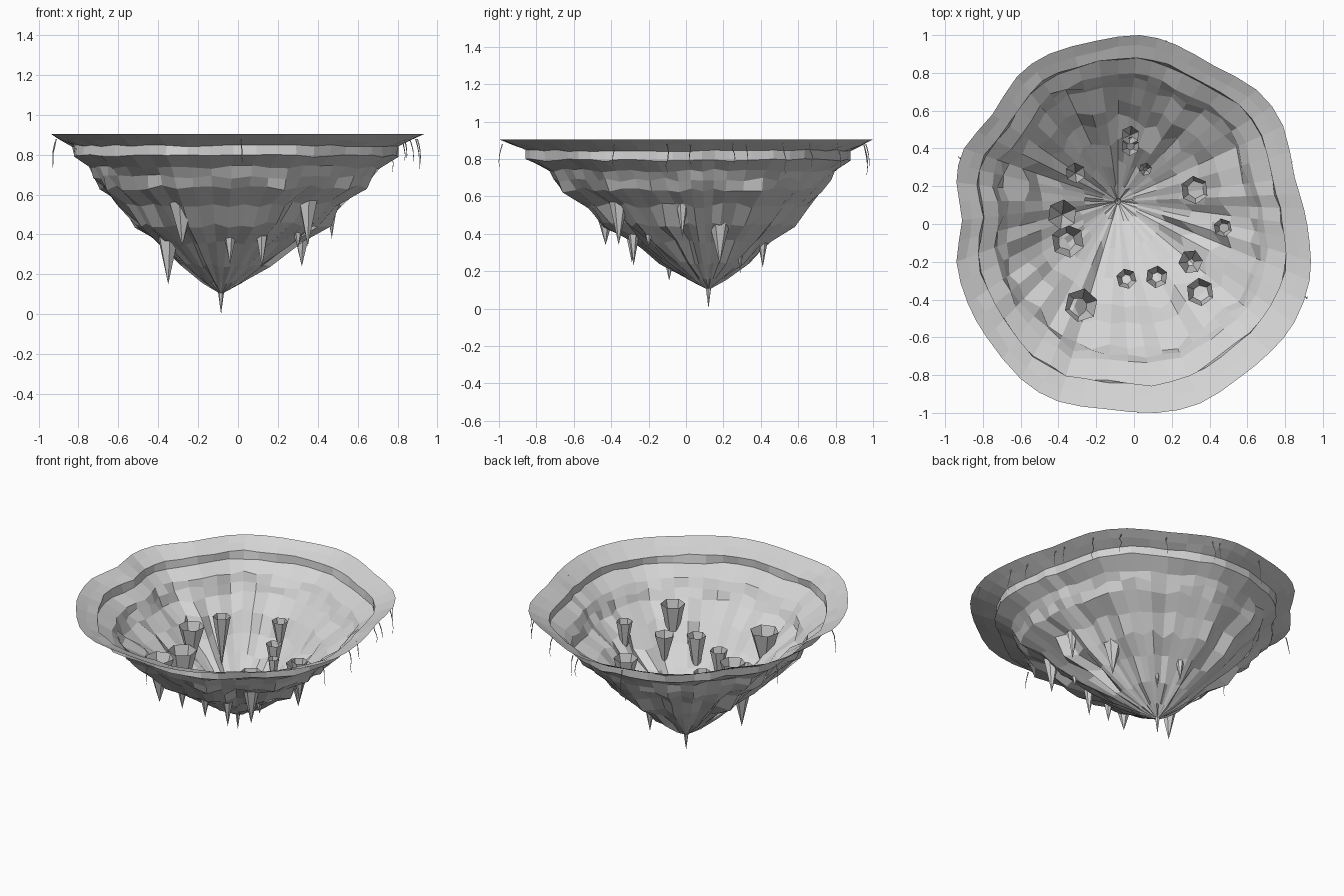
import bpy, bmesh, math, random
from mathutils import Vector

random.seed(7)
cube = bpy.data.objects.get("Cube")
if cube:
    bpy.data.objects.remove(cube, do_unlink=True)


def make_material(name, value):
    mat = bpy.data.materials.new(name)
    mat.use_nodes = True
    colour = (value, value, value, 1)
    mat.diffuse_color = colour
    mat.node_tree.nodes["Principled BSDF"].inputs["Base Color"].default_value = colour
    return mat


stone = make_material("grey stone", 0.66)


def finish(bm, name):
    mesh = bpy.data.meshes.new(name)
    bm.to_mesh(mesh)
    bm.free()
    mesh.materials.append(stone)
    obj = bpy.data.objects.new(name, mesh)
    bpy.context.collection.objects.link(obj)


def bridge(bm, lower, upper):
    """Join two closed rings with quads."""
    for i in range(len(lower)):
        j = (i + 1) % len(lower)
        bm.faces.new((lower[i], lower[j], upper[j], upper[i]))


def fan(bm, ring, tip):
    """Close a ring to a point."""
    for i in range(len(ring)):
        bm.faces.new((tip, ring[(i + 1) % len(ring)], ring[i]))


# Wavy rim outline, anticlockwise, softened by an in-between point per span
OUTLINE = [(.9, .08), (.85, .25), (.79, .52), (.65, .71), (.42, .84), (.22, .95), (.03, 1),
           (-.2, .97), (-.45, .9), (-.62, .78), (-.75, .58), (-.9, .4), (-.94, .22), (-.91, .02),
           (-.94, -.2), (-.88, -.42), (-.78, -.6), (-.6, -.82), (-.4, -.94), (-.15, -.98), (.12, -1),
           (.35, -.95), (.55, -.82), (.72, -.68), (.85, -.52), (.93, -.3), (.93, -.1)]
knots = [Vector((x, y, 0)) for x, y in OUTLINE]
rim = []
for i, b in enumerate(knots):
    a, c, d = knots[i - 1], knots[(i + 1) % len(knots)], knots[(i + 2) % len(knots)]
    rim += [b, (b + c) * .5625 - (a + d) * .0625]

# Rock shell: rows of (share of rim distance, height, roughness)
CENTRE = Vector((-.085, .12, 0))
ROWS = [(1, .905, 0), (.935, .873, .006), (.87, .845, .008), (.867, .795, .01), (.77, .738, .014),
        (.74, .69, .018), (.705, .635, .02), (.59, .55, .022), (.5, .447, .02), (.37, .357, .02),
        (.23, .245, .015), (.1, .158, .008)]
crease = [random.uniform(-1, .8) for _ in rim]
bm = bmesh.new()
previous = None
for share, height, rough in ROWS:
    ring = []
    fold = .08 * max(0, min(1, (.8 - share) * 3))
    for i, edge in enumerate(rim):
        scale = share * (1 + fold * crease[i]) + random.uniform(-rough, rough)
        p = CENTRE.lerp(edge, scale)
        p.z = height + random.uniform(-rough, rough) * .7
        ring.append(bm.verts.new(p))
    if previous:
        bridge(bm, ring, previous)
    previous = ring
fan(bm, previous, bm.verts.new(CENTRE + Vector((0, 0, .1))))
finish(bm, "rock_shell")

# Stalactites: open six-sided cones (x, y, radius, top, tip)
SPIKES = [(-.28, -.43, .09, .64, .34), (.35, -.36, .075, .68, .34), (.3, -.2, .065, .55, .33),
          (.12, -.28, .06, .56, .23), (-.04, -.29, .055, .5, .25), (.47, -.02, .05, .66, .38),
          (.32, .18, .075, .53, .24), (.06, .29, .035, .45, .19), (-.02, .47, .05, .61, .38),
          (-.02, .41, .05, .48, .22), (-.31, .27, .055, .64, .31), (-.38, .05, .08, .64, .35),
          (-.35, -.09, .09, .54, .15), (-.085, .12, .018, .13, 0)]
for n, (x, y, radius, top, tip) in enumerate(SPIKES):
    bm = bmesh.new()
    turn = random.random()
    mouth = [bm.verts.new((x + radius * math.cos(turn + k * math.pi / 3),
                           y + radius * math.sin(turn + k * math.pi / 3), top))
             for k in range(6)]
    fan(bm, mouth, bm.verts.new((x, y, tip)))
    finish(bm, f"stalactite_{n + 1}")

# Thin roots hanging below the rim
ROOTS = [(.86, .02), (.83, .25), (.82, .32), (.76, .52), (.66, .66), (.42, .81), (.17, .95),
         (.13, .96), (-.19, .95), (-.91, .35), (-.91, -.25), (.9, -.38), (.02, -.98), (.89, -.1)]
for n, (x, y) in enumerate(ROOTS):
    bm = bmesh.new()
    outward = Vector((x, y, 0)).normalized()
    side = Vector((-outward.y, outward.x, 0))
    length = random.uniform(.1, .18)
    previous = None
    for step in range(5):
        t = step / 4
        bend = outward * .02 * math.sin(t * 2) + side * random.uniform(-.008, .008)
        p = Vector((x, y, .88 - length * t)) + bend
        thick = .004 * (1 - .7 * t)
        ring = [bm.verts.new(p + (outward * math.cos(a) + side * math.sin(a)) * thick)
                for a in (0, math.tau / 3, math.tau * 2 / 3)]
        if previous:
            bridge(bm, ring, previous)
        previous = ring
    finish(bm, f"hanging_root_{n + 1}")
